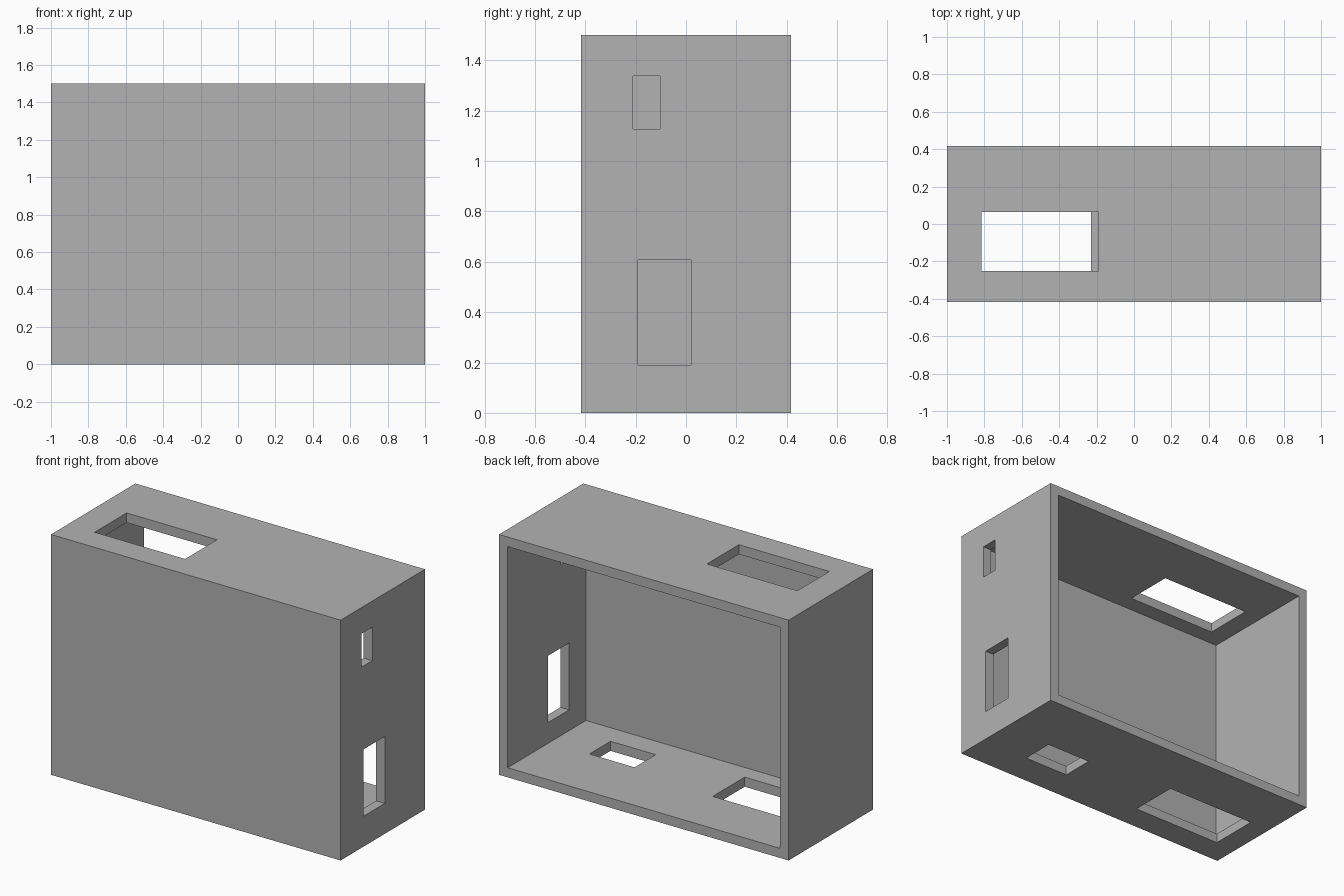
import bpy

if "Cube" in bpy.data.objects:
    bpy.data.objects.remove(bpy.data.objects["Cube"], do_unlink=True)

HX, HY, H = 1.0, 0.416, 1.5   # half width, half depth, height
T = 0.06                      # wall thickness
OVER = 0.05                   # how far cutters reach past a surface

grey = bpy.data.materials.new("plain_grey")
grey.use_nodes = True
colour = (0.448, 0.448, 0.448, 1)
grey.diffuse_color = colour
grey.node_tree.nodes["Principled BSDF"].inputs["Base Color"].default_value = colour


def box(name, x, y, z):
    """Box spanning the given (low, high) ranges."""
    spans = (x, y, z)
    bpy.ops.mesh.primitive_cube_add(size=1, location=[(a + b) / 2 for a, b in spans])
    ob = bpy.context.object
    ob.name = name
    ob.scale = [b - a for a, b in spans]
    bpy.ops.object.transform_apply(location=True, rotation=False, scale=True)
    ob.data.materials.append(grey)
    return ob


def cut(target, cutter):
    """Subtract the cutter from the target, then discard it."""
    cutter.hide_render = True
    mod = target.modifiers.new("cut", "BOOLEAN")
    mod.operation = "DIFFERENCE"
    mod.solver = "EXACT"
    mod.object = cutter
    bpy.context.view_layer.objects.active = target
    bpy.ops.object.modifier_apply(modifier=mod.name)
    bpy.data.objects.remove(cutter, do_unlink=True)


# Outer box, hollowed from the open back
casing = box("casing", (-HX, HX), (-HY, HY), (0, H))
cut(casing, box("hollow", (-HX + T, HX - T), (-HY + T, HY + OVER), (T, H - T)))

# Rectangular openings through the walls
top = (H - T - OVER, H + OVER)
floor = (-OVER, T + OVER)
side = (HX - T - OVER, HX + OVER)
openings = {
    "top_opening": ((-0.815, -0.19), (-0.25, 0.065), top),
    "large_floor_opening": ((-0.857, -0.23), (-0.25, 0.065), floor),
    "small_floor_opening": ((0.355, 0.667), (-0.208, 0.0), floor),
    "lower_side_opening": (side, (-0.19, 0.02), (0.19, 0.607)),
    "upper_side_opening": (side, (-0.21, -0.104), (1.128, 1.337)),
}
for name, spans in openings.items():
    cut(casing, box(name, *spans))
